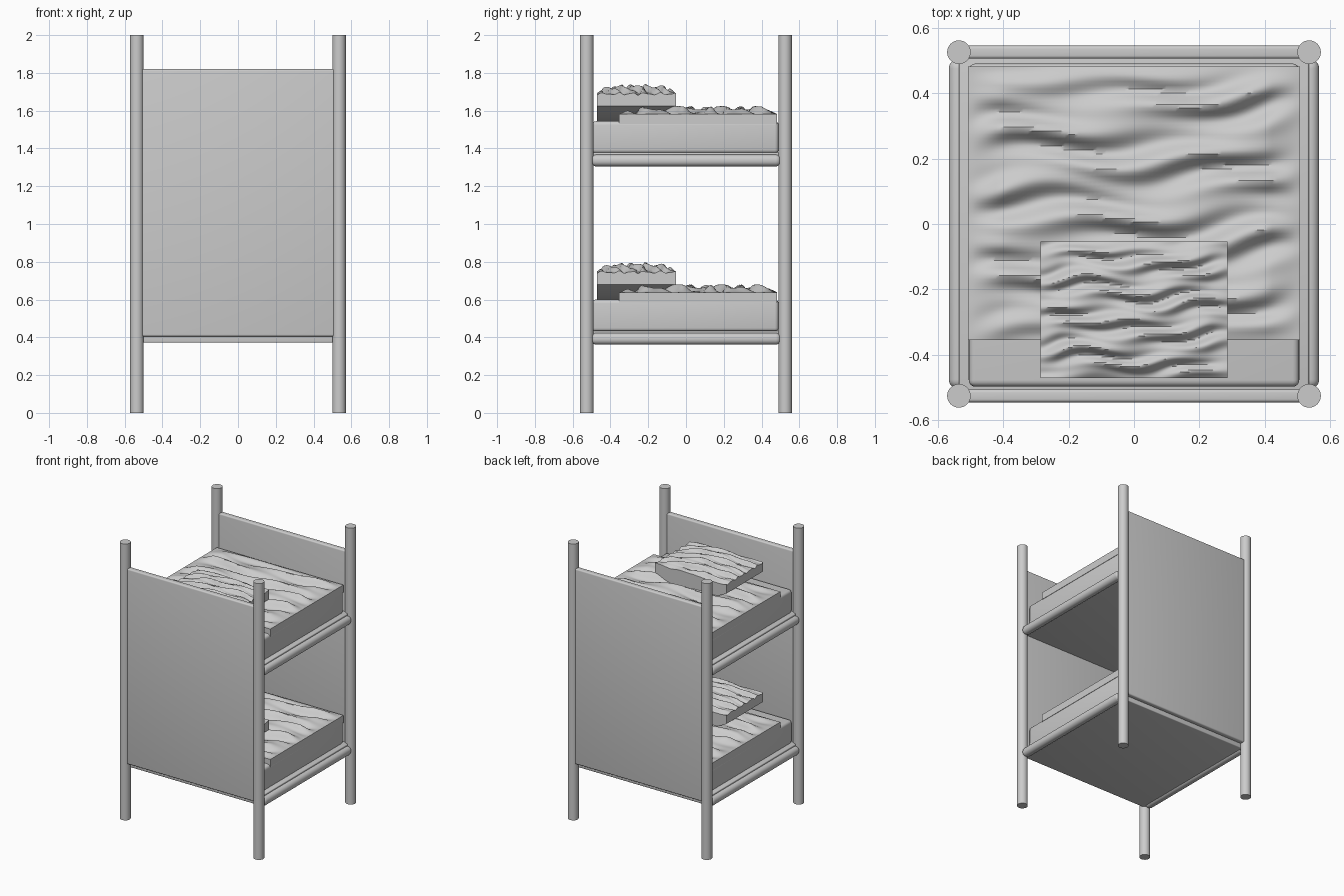
import bpy, bmesh, math
from math import sin

if "Cube" in bpy.data.objects:
    bpy.data.objects.remove(bpy.data.objects["Cube"])


def box(name, x, y, z, bevel=0.0, segments=4):
    # box from (min, max) ranges, with rounded edges
    bm = bmesh.new()
    bmesh.ops.create_cube(bm, size=1)
    for v in bm.verts:
        for i, (lo, hi) in enumerate((x, y, z)):
            v.co[i] = lo if v.co[i] < 0 else hi
    if bevel:
        bmesh.ops.bevel(bm, geom=bm.edges[:], offset=bevel, segments=segments,
                        profile=0.5, affect='EDGES')
    return finish(name, bm)


def finish(name, bm):
    bmesh.ops.recalc_face_normals(bm, faces=bm.faces[:])
    me = bpy.data.meshes.new(name)
    bm.to_mesh(me)
    bm.free()
    ob = bpy.data.objects.new(name, me)
    bpy.context.collection.objects.link(ob)
    bpy.ops.object.select_all(action='DESELECT')
    ob.select_set(True)
    bpy.context.view_layer.objects.active = ob
    bpy.ops.object.shade_smooth_by_angle(angle=math.radians(40))
    return ob


def cloth(name, x, y, top, bottom, n=72):
    # closed slab with sculpted top and bottom heights
    bm = bmesh.new()
    bmesh.ops.create_grid(bm, x_segments=n, y_segments=n, size=1)
    upper = bm.verts[:]
    ret = bmesh.ops.extrude_face_region(bm, geom=bm.faces[:], use_keep_orig=True)
    lower = [g for g in ret['geom'] if isinstance(g, bmesh.types.BMVert)]
    for verts, height in ((upper, top), (lower, bottom)):
        for v in verts:
            u, w = v.co.x, v.co.y
            px = (x[0] + x[1]) / 2 + u * (x[1] - x[0]) / 2
            py = (y[0] + y[1]) / 2 + w * (y[1] - y[0]) / 2
            v.co = (px, py, height(u, w, px, py))
    return finish(name, bm)


def folds(x, y, f):
    # slanted wandering wrinkles, about -1..1
    t = (y - 0.2 * x) * f + 0.7 * sin(0.17 * f * x + 1) + 0.6 * sin(0.3 * f * (x + y))
    return 0.65 * sin(t) + 0.35 * sin(1.7 * t + 0.25 * f * x)


def edge_fade(u, w):
    return min(1, 5 * (1 - abs(u))) * min(1, 5 * (1 - abs(w)))


# corner posts
for sx in (-1, 1):
    for sy in (-1, 1):
        bpy.ops.mesh.primitive_cylinder_add(vertices=32, radius=0.036, depth=2,
                                            location=(sx * 0.535, sy * 0.525, 1))
        bpy.context.object.name = "corner_post"
        bpy.ops.object.shade_smooth_by_angle(angle=math.radians(40))

# end panels
for name, s in (("front_panel", -1), ("back_panel", 1)):
    box(name, (-0.52, 0.52), (s * 0.525 - 0.02, s * 0.525 + 0.02), (0.405, 1.82), 0.01)

# two bunks
for level, dz in (("lower", 0.0), ("upper", 0.944)):
    box(level + "_base", (-0.535, 0.535), (-0.515, 0.515), (dz + 0.372, dz + 0.435), 0.006)
    for s in (-1, 1):
        box(level + "_side_rail", (s * 0.535 - 0.031, s * 0.535 + 0.031),
            (-0.503, 0.503), (dz + 0.361, dz + 0.423), 0.028, 6)
    box(level + "_mattress", (-0.505, 0.505), (-0.497, 0.49), (dz + 0.43, dz + 0.60), 0.02)

    # rumpled blanket
    cloth(level + "_blanket", (-0.507, 0.507), (-0.355, 0.482),
          lambda u, w, x, y: dz + 0.638 + edge_fade(u, w) * (0.016 + 0.026 * folds(x, y, 42)),
          lambda u, w, x, y: dz + 0.585)

    # plump pillow
    cloth(level + "_pillow", (-0.286, 0.286), (-0.47, -0.053),
          lambda u, w, x, y: dz + 0.745 + 0.035 * (1 - u * u) * (1 - w ** 4)
          + (0.4 + 0.6 * edge_fade(u, w)) * 0.017 * folds(x, y, 85),
          lambda u, w, x, y: dz + 0.68 - 0.08 * (1 - u * u))
